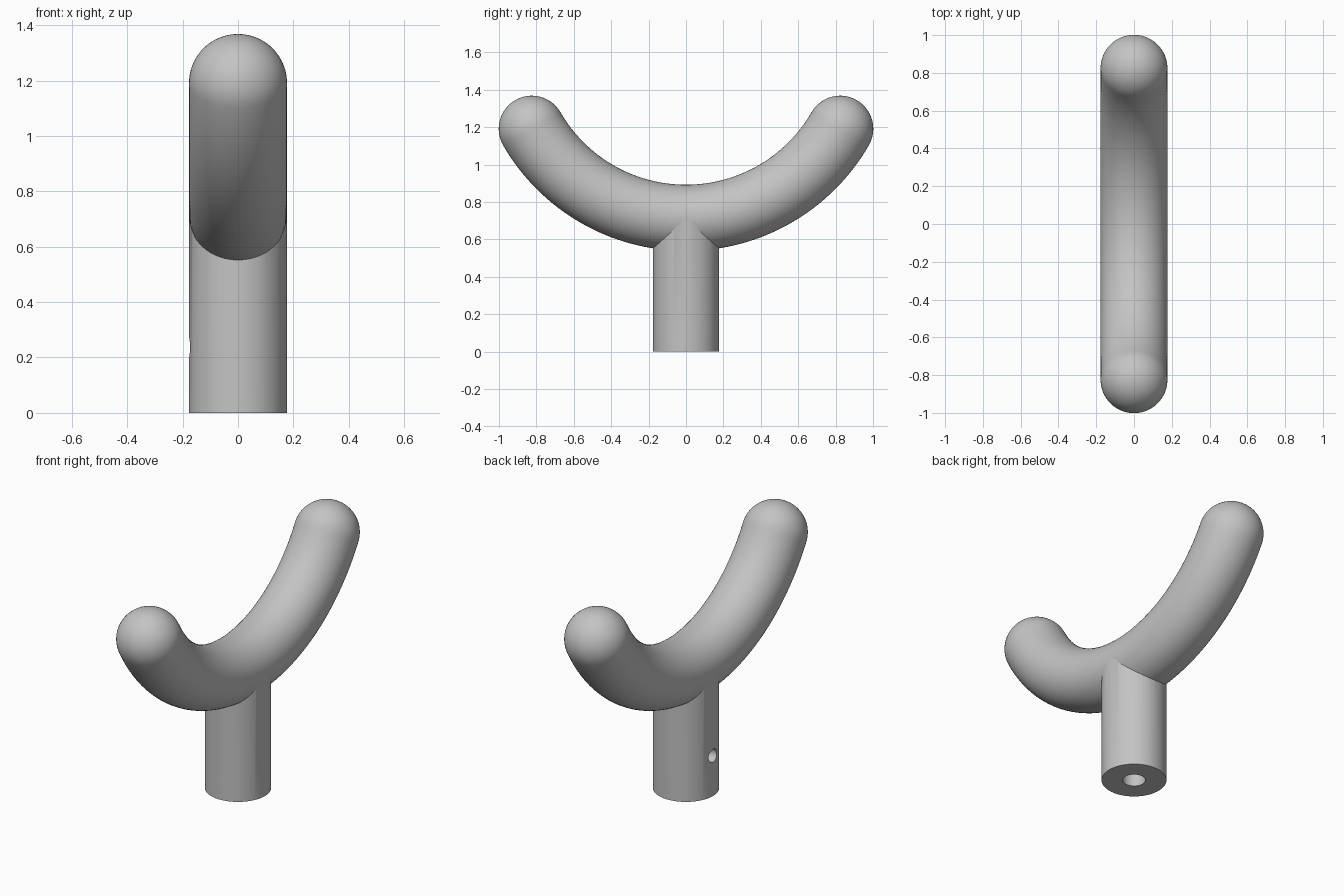
import bpy
import bmesh
from math import sin, cos, pi, radians
from mathutils import Vector, Matrix

RADIUS = 0.177        # shared by the post and the arm
BEND = 0.952          # radius of the arm's centre line
BEND_Z = 1.667        # height of the bend centre
HALF = radians(60)    # arm sweep to each side
SIDES = 72

cube = bpy.data.objects.get("Cube")
if cube:
    bpy.data.objects.remove(cube, do_unlink=True)

grey = bpy.data.materials.new("plain grey")
grey.use_nodes = True
colour = (0.55, 0.55, 0.55, 1)
grey.diffuse_color = colour
grey.node_tree.nodes["Principled BSDF"].inputs["Base Color"].default_value = colour


def add_object(name, bm):
    bmesh.ops.recalc_face_normals(bm, faces=bm.faces)
    mesh = bpy.data.meshes.new(name)
    bm.to_mesh(mesh)
    bm.free()
    mesh.materials.append(grey)
    obj = bpy.data.objects.new(name, mesh)
    bpy.context.collection.objects.link(obj)
    return obj


def cylinder(name, radius, length, centre, axis="Z", sides=SIDES):
    bm = bmesh.new()
    turn = Matrix.Rotation(pi / 2, 4, "Y") if axis == "X" else Matrix()
    bmesh.ops.create_cone(bm, cap_ends=True, segments=sides, radius1=radius,
                          radius2=radius, depth=length,
                          matrix=Matrix.Translation(centre) @ turn)
    return add_object(name, bm)


def combine(target, other, operation):
    mod = target.modifiers.new(operation.lower(), "BOOLEAN")
    mod.operation = operation
    mod.solver = "EXACT"
    mod.object = other
    bpy.ops.object.select_all(action="DESELECT")
    bpy.context.view_layer.objects.active = target
    target.select_set(True)
    bpy.ops.object.modifier_apply(modifier=mod.name)
    bpy.data.objects.remove(other, do_unlink=True)


# Curved arm: rings swept round the bend, closed by domed ends
def curved_arm():
    rings = []                                   # bend angle, offset along, radius
    dome = [(k * pi / 2) / 16 for k in range(1, 16)]
    rings += [(-HALF, -RADIUS * cos(a), RADIUS * sin(a)) for a in dome]
    rings += [(-HALF + 2 * HALF * k / 64, 0, RADIUS) for k in range(65)]
    rings += [(HALF, RADIUS * cos(a), RADIUS * sin(a)) for a in reversed(dome)]

    def centre(angle, along):
        tangent = Vector((0, cos(angle), sin(angle)))
        return Vector((0, BEND * sin(angle), BEND_Z - BEND * cos(angle))) + tangent * along

    bm = bmesh.new()
    loops = []
    for angle, along, r in rings:
        normal = Vector((0, -sin(angle), cos(angle)))
        mid = centre(angle, along)
        loops.append([bm.verts.new(mid + r * (cos(t) * Vector((1, 0, 0)) + sin(t) * normal))
                      for t in (2 * pi * i / SIDES for i in range(SIDES))])
    for low, high in zip(loops, loops[1:]):
        for i in range(SIDES):
            j = (i + 1) % SIDES
            bm.faces.new((low[i], low[j], high[j], high[i]))
    for loop, side in ((loops[0], -1), (loops[-1], 1)):
        tip = bm.verts.new(centre(side * HALF, side * RADIUS))
        for i in range(SIDES):
            bm.faces.new((loop[i], loop[(i + 1) % SIDES], tip))
    return add_object("curved_arm_on_post", bm)


# Post joined to the arm
holder = curved_arm()
post_top = BEND_Z - BEND - 0.005
combine(holder, cylinder("post", RADIUS, post_top, (0, 0, post_top / 2)), "UNION")

# Blind bore up the post, and a set-screw hole into it from one side
bore_depth = 0.42
combine(holder, cylinder("bore", 0.062, bore_depth + 0.1,
                         (0, 0, (bore_depth - 0.1) / 2), sides=48), "DIFFERENCE")
combine(holder, cylinder("screw_hole", 0.038, 0.3, (-0.15, 0, 0.237), "X", 32), "DIFFERENCE")

bpy.ops.object.shade_smooth_by_angle(angle=radians(25))
